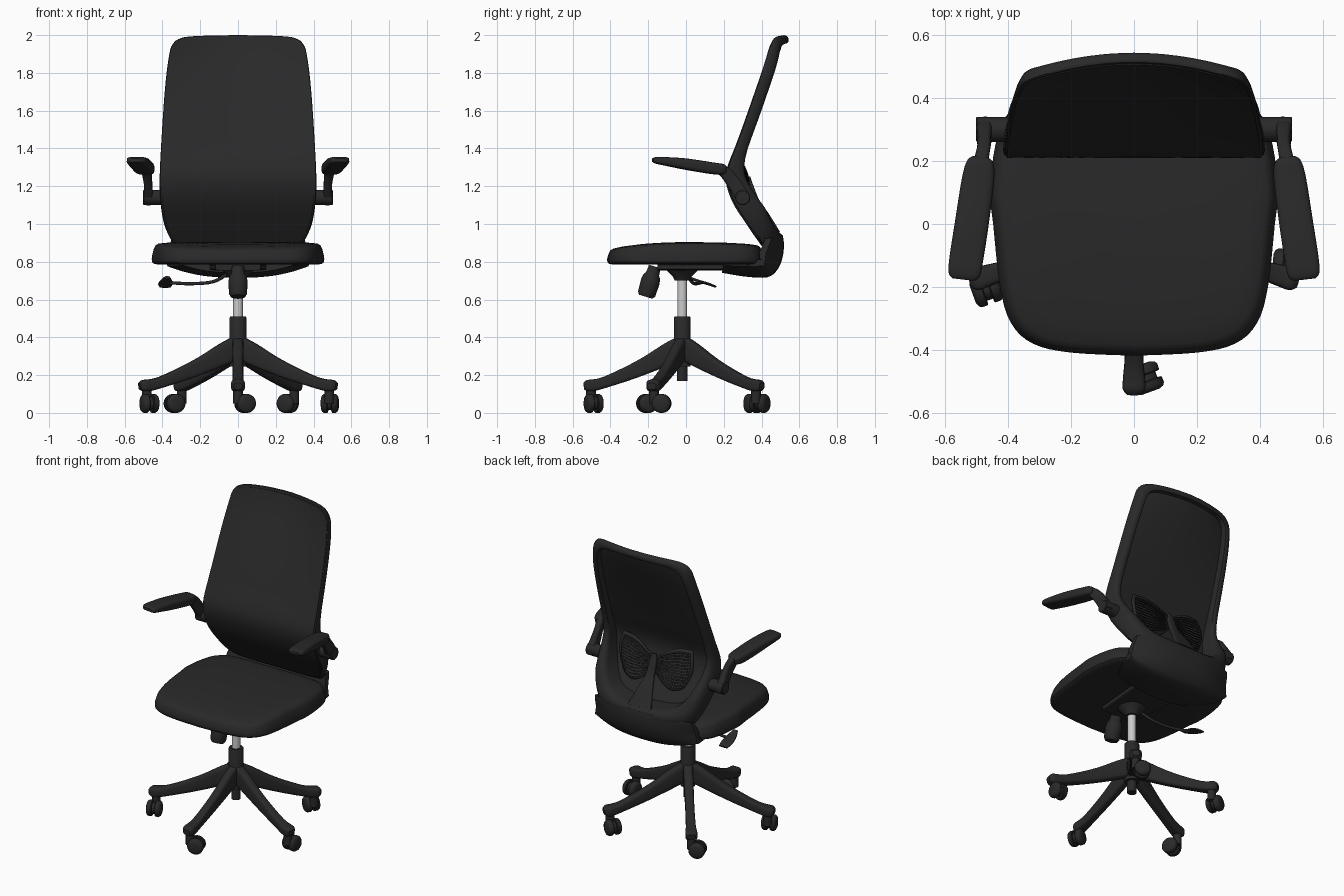
import bpy, bmesh, math
from mathutils import Vector

if "Cube" in bpy.data.objects:
    bpy.data.objects.remove(bpy.data.objects["Cube"])


def material(name, v):
    m = bpy.data.materials.new(name)
    m.diffuse_color = (v, v, v, 1)
    m.use_nodes = True
    m.node_tree.nodes["Principled BSDF"].inputs["Base Color"].default_value = m.diffuse_color
    return m


BLACK = material("black plastic", 0.022)
FABRIC = material("black fabric", 0.022)
SILVER = material("silver metal", 0.6)


def clamp(v):
    return min(1, max(0, v))


def finish(name, bm, mat, angle=40):
    bmesh.ops.recalc_face_normals(bm, faces=bm.faces)
    me = bpy.data.meshes.new(name)
    bm.to_mesh(me)
    bm.free()
    me.materials.append(mat)
    me.shade_smooth()
    me.set_sharp_from_angle(angle=math.radians(angle))
    ob = bpy.data.objects.new(name, me)
    bpy.context.collection.objects.link(ob)
    return ob


def loft(name, rings, mat, caps=True, wrap=False, angle=40):
    """Skin a list of closed rings."""
    bm = bmesh.new()
    vs = [[bm.verts.new(p) for p in r] for r in rings]
    pairs = list(zip(vs, vs[1:])) + ([(vs[-1], vs[0])] if wrap else [])
    for a, b in pairs:
        n = len(a)
        for i in range(n):
            bm.faces.new((a[i], a[(i + 1) % n], b[(i + 1) % n], b[i]))
    if caps and not wrap:
        bm.faces.new(vs[0])
        bm.faces.new(vs[-1])
    return finish(name, bm, mat, angle)


def spline(pts, n=4):
    """Catmull-Rom through tuples of any size."""
    P = [pts[0]] + list(pts) + [pts[-1]]
    out = []
    for i in range(1, len(P) - 2):
        for k in range(n):
            t = k / n
            out.append(tuple(0.5 * (2 * b + (c - a) * t + (2 * a - 5 * b + 4 * c - d) * t * t
                                    + (3 * b - a - 3 * c + d) * t ** 3)
                             for a, b, c, d in zip(*P[i - 1:i + 3])))
    return out + [tuple(pts[-1])]


def outline(half):
    """Mirror a half outline (centre line to centre line) into a loop."""
    h = spline(half)
    return h + [(-x, v) for x, v in reversed(h[1:-1])]


def sweep(name, path, mat, up=(0, 0, 1), power=0.5, n=20, smooth=4):
    """Sweep a rounded section along (x, y, z, width, height) points."""
    pts = spline(path, smooth) if smooth else path
    rings = []
    for i, p in enumerate(pts):
        a, b = pts[max(i - 1, 0)], pts[min(i + 1, len(pts) - 1)]
        t = (Vector(b[:3]) - Vector(a[:3])).normalized()
        side = t.cross(Vector(up)).normalized()
        nrm = side.cross(t)
        ring = []
        for k in range(n):
            q = 2 * math.pi * (k + 0.5) / n
            c, s = (math.copysign(abs(v) ** power, v) for v in (math.cos(q), math.sin(q)))
            ring.append(Vector(p[:3]) + side * c * p[3] / 2 + nrm * s * p[4] / 2)
        rings.append(ring)
    return loft(name, rings, mat)


def rod(name, p, q, stations, mat, n=28):
    """Turned part from p to q; stations are (fraction, radius)."""
    p, q = Vector(p), Vector(q)
    up = (0, 1, 0) if abs((q - p).normalized().z) > 0.8 else (0, 0, 1)
    path = [(*p.lerp(q, f), 2 * r, 2 * r) for f, r in stations]
    return sweep(name, path, mat, up, 1, n, 0)


def table(tab, z):
    for (a, u), (b, v) in zip(tab, tab[1:]):
        if z <= b:
            return u + (v - u) * max(0, (z - a) / (b - a))
    return tab[-1][1]


# Centre column and gas lift
CY = -0.02
rod("column", (0, CY, 0.17), (0, CY, 0.51),
    [(0, .028), (.22, .028), (.221, .045), (.98, .045), (1, .041)], BLACK)
rod("gas_lift", (0, CY, 0.5), (0, CY, 0.73), [(0, .026), (1, .026)], SILVER)

# Five star legs with twin-wheel casters, each caster turned its own way
for k, trail in enumerate((20, 85, 150, 200, -70)):
    a = math.radians(-90 + 72 * k)
    ca, sa = 1.025 * math.cos(a), .975 * math.sin(a)
    prof = [(.01, .345, .06, .12), (.08, .31, .06, .115), (.19, .255, .056, .092), (.3, .207, .055, .075),
            (.42, .162, .06, .06), (.48, .147, .07, .062), (.515, .144, .072, .06), (.535, .142, .045, .035)]
    sweep(f"leg_{k}", [(r * ca, CY + r * sa, z, w, h) for r, z, w, h in prof], BLACK)
    stem = Vector((.495 * ca, CY + .495 * sa, 0))
    d = Vector((math.cos(math.radians(trail)), math.sin(math.radians(trail)), 0))
    ax = Vector((-d.y, d.x, 0))
    c = stem + d * .04 + Vector((0, 0, .05))
    rod(f"caster_stem_{k}", stem + Vector((0, 0, .05)), stem + Vector((0, 0, .14)), [(0, .026), (1, .026)], BLACK, 16)
    rod(f"caster_hub_{k}", c - ax * .02, c + ax * .02, [(0, .036), (1, .036)], BLACK, 20)
    for s in (-1, 1):
        rod(f"caster_wheel_{k}_{'a' if s < 0 else 'b'}", c + ax * s * .01, c + ax * s * .046,
            [(0, .046), (.1, .05), (.6, .05), (.85, .044), (1, .03)], BLACK, 24)

# Seat cushion
seat = outline([(0, -.418), (.2, -.408), (.32, -.38), (.39, -.315), (.425, -.2), (.447, 0),
                (.457, .1), (.44, .25), (.40, .35), (.3, .4), (0, .41)])
rings = []
for f, z, drop in ((.05, .785, 0), (.9, .785, 0), (.97, .788, 0), (.995, .798, 0), (1, .815, .1), (.992, .84, .4),
                   (.975, .87, .7), (.955, .888, .9), (.92, .897, 1), (.8, .902, 1), (.55, .904, 1), (.05, .904, 1)):
    rings.append([(x * f, y * f, z - drop * (.032 if y < 0 else .012) * (y * f / .415) ** 2) for x, y in seat])
loft("seat", rings, FABRIC)

# Backrest depth: front and back surfaces as functions of height
FRONT = [(.87, .42), (.92, .375), (1.02, .31), (1.09, .26), (1.17, .225), (1.25, .208), (1.31, .222), (1.4, .262),
         (1.6, .342), (1.8, .422), (1.9, .458), (2, .482)]
BACK = [(.87, .52), (.92, .52), (.97, .5), (1.02, .465), (1.09, .415), (1.18, .35), (1.25, .31), (1.3, .303),
        (1.4, .327), (1.6, .406), (1.8, .482), (1.9, .511), (2, .514)]


def back_point(x, z, d, off=0):
    f, b = (sum(table(t, z + e) for e in (-.03, 0, .03)) / 3 for t in (FRONT, BACK))
    u = abs(x) / .37
    bow = .032 * (1 - (x / .25) ** 2) * clamp((z - 1.25) / .75) ** 2
    bow -= .07 * u ** 2.5 * clamp((1.08 - z) / .18) * d
    return (x, f + (b - f) * d + bow + off, z)


outer = outline([(0, .87), (.2, .87), (.32, .885), (.372, .95), (.402, 1.05), (.415, 1.2), (.408, 1.4),
                 (.388, 1.7), (.367, 1.88), (.347, 1.95), (.3, 1.985), (.2, 1.996), (0, 2)])
inner = outline([(0, .96), (.12, .965), (.22, .99), (.28, 1.045), (.325, 1.13), (.352, 1.25), (.35, 1.4),
                 (.333, 1.7), (.312, 1.86), (.292, 1.915), (.25, 1.942), (.17, 1.952), (0, 1.957)])

# Backrest frame rim
loft("back_frame", [[back_point(o[0] + (i[0] - o[0]) * t, o[1] + (i[1] - o[1]) * t, d) for o, i in zip(outer, inner)]
                    for t, d in ((.2, .02), (.05, .06), (0, .18), (.03, .4), (.14, .68), (.3, .9), (.5, 1), (.8, 1),
                                 (.95, .92), (1, .75), (1, .05))], BLACK, wrap=True)

# Backrest fabric panel, front and rear skins
steps = [.02] + [i / 14 for i in range(1, 14)] + [.975]
rings = [[back_point(x * f, 1.45 + (z - 1.45) * f, 0, off) for x, z in outer]
         for off, fs in ((-.003, steps), (.012, steps[::-1])) for f in fs]
loft("back_panel", rings, FABRIC)

# Lower shell curling from the backrest under the seat: y, z, half width, edge lift
path = spline([(.512, .94, .352, .062), (.518, .9, .358, .075), (.513, .83, .365, .09), (.485, .76, .37, .08),
               (.43, .718, .375, .065), (.31, .722, .36, .055), (.19, .742, .29, .04)], 4)
rings = []
for i, (y, z, w, lift) in enumerate(path):
    a, b = path[max(i - 1, 0)], path[min(i + 1, len(path) - 1)]
    t = Vector((b[0] - a[0], b[1] - a[1])).normalized()
    us = [k / 10 for k in range(-10, 11)]
    sec = [(u, 0) for u in us] + [(u, .035) for u in reversed(us)]
    rings.append([(u * w, y + t.y * (lift * abs(u) ** 2.5 + th), z - t.x * (lift * abs(u) ** 2.5 + th))
                  for u, th in sec])
loft("lower_shell", rings, BLACK)

# Lumbar support: centre stem and two perforated wings
sweep("lumbar_stem", [(0, .485, .95, .17, .03), (0, .43, 1.04, .11, .03), (0, .375, 1.12, .06, .03),
                      (0, .345, 1.2, .05, .025), (0, .33, 1.25, .03, .02)], BLACK, up=(0, 1, 0))
for s, side in ((1, "right"), (-1, "left")):
    bm = bmesh.new()
    NU, NV = 14, 14
    g = []
    for j in range(NV + 1):
        v = j / NV
        g.append([])
        for i in range(NU + 1):
            u = i / NU
            low = 1.14 - .09 * math.sin(math.pi * .75 * u)
            high = 1.235 + .085 * math.sin(math.pi * .5 * min(1, 1.25 * u))
            z = low + (high - low) * v
            y = table([(1.03, .37), (1.15, .345), (1.25, .333), (1.32, .315)], z) - .025 * u * u
            x = .012 + .26 * u * (.72 + .28 * math.sin(math.pi * (.1 + .65 * v)))
            g[-1].append(bm.verts.new((s * x, y, z)))
    for j in range(NV):
        for i in range(NU):
            bm.faces.new((g[j][i], g[j][i + 1], g[j + 1][i + 1], g[j + 1][i]))
    holes = [f for f in bm.faces if not any(e.is_boundary for e in f.edges)]
    bmesh.ops.inset_individual(bm, faces=holes, thickness=.004)
    bmesh.ops.delete(bm, geom=holes, context='FACES')
    ob = finish(f"lumbar_wing_{side}", bm, BLACK)
    ob.modifiers.new("thickness", 'SOLIDIFY').thickness = .01

    # Armrest pivot, link and pad
    rod(f"arm_pivot_{side}", (s * .37, .3, 1.14), (s * .502, .3, 1.14),
        [(0, .04), (.97, .04), (1, .036)], BLACK)
    sweep(f"arm_link_{side}", [(s * .475, .318, 1.11, .045, .05), (s * .475, .298, 1.148, .05, .072),
                               (s * .476, .25, 1.22, .042, .07), (s * .484, .205, 1.275, .045, .062),
                               (s * .49, .16, 1.293, .05, .045)], BLACK)
    sweep(f"arm_pad_{side}", [(s * .486, .212, 1.288, .05, .03), (s * .488, .195, 1.29, .085, .055),
                              (s * .495, .14, 1.295, .103, .062), (s * .515, 0, 1.317, .108, .06),
                              (s * .532, -.11, 1.332, .108, .045), (s * .539, -.16, 1.337, .1, .034),
                              (s * .541, -.176, 1.337, .07, .018)], BLACK)

# Tilt mechanism under the seat
sweep("mount_plate", [(0, -.15, .772, .24, .035), (0, .2, .772, .3, .035)], BLACK, power=.25, smooth=0)
rod("mount_cone", (0, CY, .7), (0, CY, .77), [(0, .04), (.3, .05), (1, .1)], BLACK)
rod("tension_knob", (0, -.165, .775), (0, -.213, .615),
    [(0, .032), (.25, .036), (.33, .046), (.5, .051), (.9, .048), (1, .038)], BLACK)

# Height lever with paddle
sweep("lever_rod", [(-.05, 0, .74, .018, .018), (-.13, .03, .695, .018, .018), (-.25, .05, .684, .018, .018),
                    (-.37, .08, .69, .018, .018)], BLACK, power=1, n=12)
sweep("lever_paddle", [(-.375, .015, .718, .03, .012), (-.38, .06, .7, .06, .014), (-.385, .12, .682, .075, .014),
                       (-.385, .16, .667, .06, .01)], BLACK)
